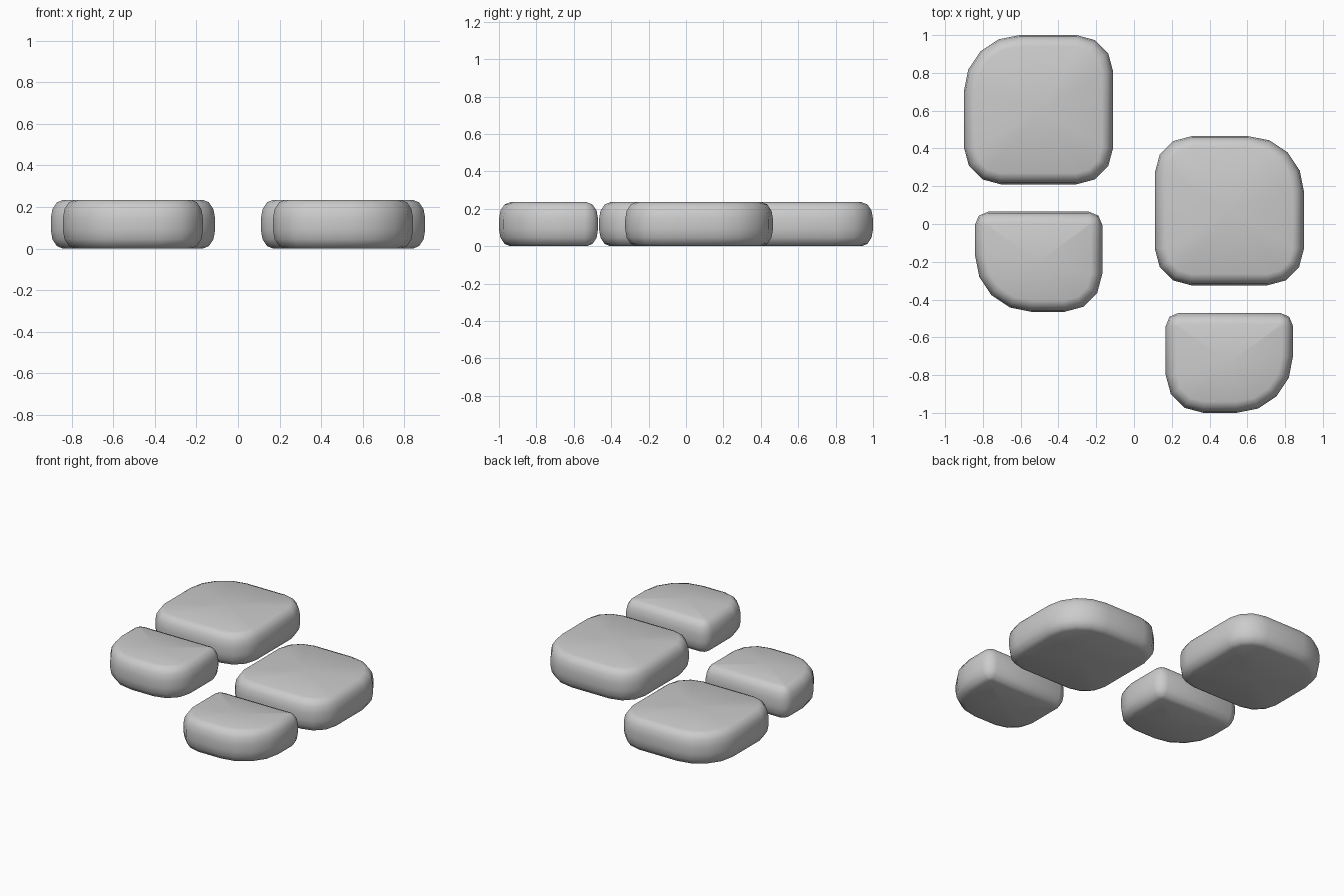
import bpy
import bmesh
from math import cos, sin, pi

cube = bpy.data.objects.get("Cube")
if cube:
    bpy.data.objects.remove(cube, do_unlink=True)

grey = bpy.data.materials.new("plain grey")
grey.use_nodes = True
COLOUR = (0.6, 0.6, 0.6, 1)
grey.diffuse_color = COLOUR
grey.node_tree.nodes["Principled BSDF"].inputs["Base Color"].default_value = COLOUR

HEIGHT = 0.235
EDGE_IN, EDGE_UP, EDGE_STEPS = 0.06, 0.09, 3


def outline(half_x, half_y, corners, inset):
    """Rounded rectangle, anticlockwise; corners are (radius, segments)."""
    signs = [(1, 1), (-1, 1), (-1, -1), (1, -1)]
    points = []
    for k, ((sx, sy), (radius, segments)) in enumerate(zip(signs, corners)):
        for i in range(segments + 1):
            a = pi / 2 * (k + i / segments)
            r = radius - inset
            points.append((sx * (half_x - radius) + r * cos(a),
                           sy * (half_y - radius) + r * sin(a)))
    return points


def edge_profile():
    """Inset and height of each ring, from the underside to the top."""
    lower = []
    for i in range(EDGE_STEPS + 1):
        a = pi / 2 * i / EDGE_STEPS
        lower.append((EDGE_IN * (1 - sin(a)), EDGE_UP * (1 - cos(a))))
    return lower + [(inset, HEIGHT - z) for inset, z in reversed(lower)]


def pad(name, centre, half_x, half_y, corners, mirror):
    bm = bmesh.new()
    rings = [[bm.verts.new((mirror * x, y, z))
              for x, y in outline(half_x, half_y, corners, inset)]
             for inset, z in edge_profile()]
    count = len(rings[0])
    # Rounded sides
    for low, high in zip(rings, rings[1:]):
        for i in range(count):
            j = (i + 1) % count
            bm.faces.new((low[i], low[j], high[j], high[i]))
    # Flat underside and top, fanned from the middle
    for ring, z in ((rings[0], 0), (rings[-1], HEIGHT)):
        middle = bm.verts.new((0, 0, z))
        for i in range(count):
            bm.faces.new((ring[i], ring[(i + 1) % count], middle))
    bmesh.ops.recalc_face_normals(bm, faces=bm.faces)
    for face in bm.faces:
        face.smooth = True
    mesh = bpy.data.meshes.new(name)
    bm.to_mesh(mesh)
    bm.free()
    mesh.materials.append(grey)
    obj = bpy.data.objects.new(name, mesh)
    obj.location = (*centre, 0)
    bpy.context.collection.objects.link(obj)


# Corner order: inner back, outer back, outer front, inner front
SOLE = [(0.195, 3), (0.295, 4), (0.195, 3), (0.195, 3)]
HEEL = [(0.07, 2), (0.07, 2), (0.3, 4), (0.2, 3)]

# The second print is the mirror of the first, one half step behind
for side, mirror, shift in (("right", 1, 0), ("left", -1, -0.535)):
    x = -0.505 * mirror
    pad(side + "_sole", (x, 0.605 + shift), 0.395, 0.395, SOLE, mirror)
    pad(side + "_heel", (x, -0.2 + shift), 0.337, 0.265, HEEL, mirror)
